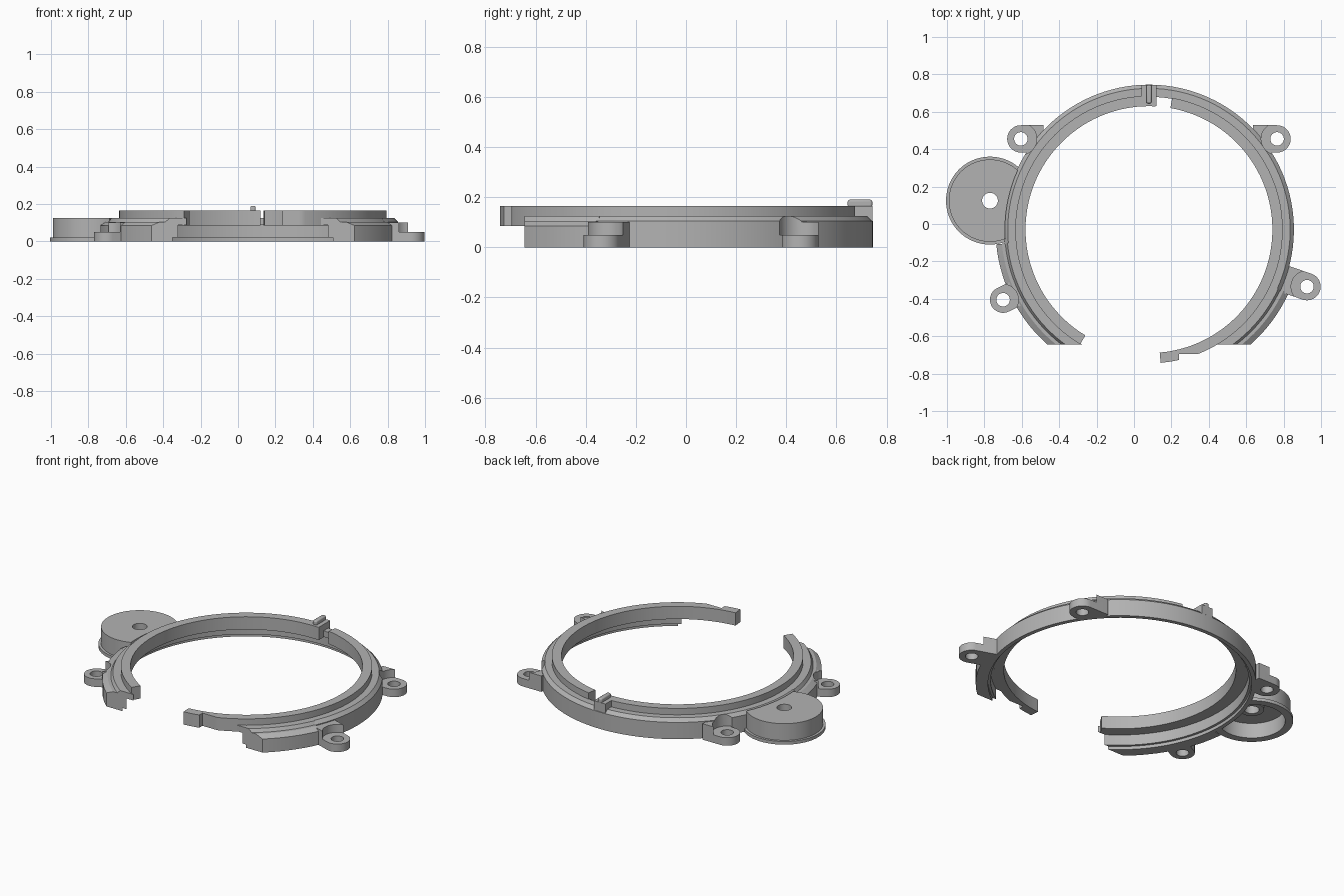
import bpy, bmesh
from math import cos, sin, radians, atan2, pi

cube = bpy.data.objects.get("Cube")
if cube:
    bpy.data.objects.remove(cube, do_unlink=True)

CX, CY = 0.08, -0.03          # centre of the ring
GREY = (0.45, 0.45, 0.45, 1)

mat = bpy.data.materials.new("plain grey")
mat.use_nodes = True
mat.diffuse_color = GREY
mat.node_tree.nodes["Principled BSDF"].inputs["Base Color"].default_value = GREY


def finish(name, bm):
    bmesh.ops.recalc_face_normals(bm, faces=bm.faces)
    mesh = bpy.data.meshes.new(name)
    bm.to_mesh(mesh)
    bm.free()
    mesh.materials.append(mat)
    ob = bpy.data.objects.new(name, mesh)
    bpy.context.collection.objects.link(ob)
    return ob


def sweep(name, profile, a0, a1, centre=(CX, CY)):
    """Turn an (r, z) outline about a vertical axis from a0 to a1 degrees."""
    bm = bmesh.new()
    full = a1 - a0 >= 360
    steps = max(2, round((a1 - a0) / 3))
    rows = []
    for i in range(steps if full else steps + 1):
        a = radians(a0 + (a1 - a0) * i / steps)
        rows.append([bm.verts.new((centre[0] + r * cos(a), centre[1] + r * sin(a), z))
                     for r, z in profile])
    n = len(profile)
    for i in range(steps):
        p, q = rows[i], rows[(i + 1) % len(rows)]
        for j in range(n):
            k = (j + 1) % n
            bm.faces.new((p[j], p[k], q[k], q[j]))
    if not full:
        bm.faces.new(rows[0])
        bm.faces.new(rows[-1][::-1])
    return finish(name, bm)


def prism(name, points, z0, z1):
    bm = bmesh.new()
    low = [bm.verts.new((x, y, z0)) for x, y in points]
    high = [bm.verts.new((x, y, z1)) for x, y in points]
    bm.faces.new(low[::-1])
    bm.faces.new(high)
    for i in range(len(points)):
        j = (i + 1) % len(points)
        bm.faces.new((low[i], low[j], high[j], high[i]))
    return finish(name, bm)


def circle(x, y, r, a0=0, a1=360, n=48):
    return [(x + r * cos(radians(a0 + (a1 - a0) * i / n)),
             y + r * sin(radians(a0 + (a1 - a0) * i / n)))
            for i in range(n if a1 - a0 >= 360 else n + 1)]


def box(name, x0, x1, y0, y1, z0, z1):
    return prism(name, [(x0, y0), (x1, y0), (x1, y1), (x0, y1)], z0, z1)


def cut(ob, *cutters):
    bpy.context.view_layer.objects.active = ob
    for c in cutters:
        m = ob.modifiers.new("cut", "BOOLEAN")
        m.operation, m.solver, m.object = "DIFFERENCE", "EXACT", c
        bpy.ops.object.modifier_apply(modifier=m.name)


# Upper ring: two arcs with a gap at the back
lip = [(0.66, 0.085), (0.715, 0.085), (0.715, 0.165), (0.66, 0.165)]
right_arc = sweep("upper_ring_left", lip, -85, 80)
sweep("upper_ring_right", lip, 87, 239)

# Lower body: narrow behind, wider with a long chamfer towards the front
inner = [(0.75, 0), (0.75, 0.02), (0.735, 0.02), (0.735, 0.087), (0.71, 0.087), (0.71, 0.125)]
narrow = inner + [(0.755, 0.125), (0.775, 0.105), (0.775, 0)]
wide = inner + [(0.76, 0.125), (0.772, 0.105), (0.79, 0.105), (0.82, 0.085), (0.82, 0)]
body = sweep("body_back", narrow, -25, 186)
front_parts = [sweep("body_front_left", wide, -65, -24.5),
               sweep("body_front_right", wide, 185.5, 250)]

# Screw lugs: x, y, radius, and direction towards the ring
cutters = []
lugs = [("lug_back_right", -0.605, 0.455, 0.073, 0, 0.12),
        ("lug_back_left", 0.765, 0.455, 0.073, 180, 0.13),
        ("lug_front_left", 0.925, -0.335, 0.073, 161, 0.13),
        ("lug_front_right", -0.70, -0.405, 0.07, 26, 0.08)]
lug_objects = []
for name, x, y, r, ang, reach in lugs:
    a = radians(ang)
    dx, dy = reach * cos(a), reach * sin(a)
    arc = circle(x, y, r, ang + 90, ang + 270, 24)
    root = [(arc[-1][0] + dx, arc[-1][1] + dy), (arc[0][0] + dx, arc[0][1] + dy)]
    lug = prism(name, arc + root, 0, 0.1)
    pocket = prism(name + "_pocket_cutter", circle(x, y, r + 0.012), 0.05, 0.3)
    hole = prism(name + "_hole_cutter", circle(x, y, 0.036), -0.1, 0.3)
    bore = prism(name + "_bore_cutter", circle(CX, CY, 0.75, n=120), -0.1, 0.3)
    cut(lug, pocket, hole, bore)
    cutters += [pocket, hole, bore]
    lug_objects.append(lug)
    for part in [body] + front_parts:
        cut(part, pocket)

# Flat front ends of the body
front_cut = box("front_cutter", -2, 2, -2, -0.645, -0.1, 0.3)
for part in front_parts:
    cut(part, front_cut)
# Notch behind the tip of the long arm
notch = box("notch_cutter", 0.24, 0.4, -0.9, -0.695, -0.1, 0.3)
cut(right_arc, notch)

# Round housing: a hollow cup with a foot flange and a central hole
HX, HY = -0.77, 0.125
cup = [(0.042, 0.125), (0.22, 0.125), (0.22, 0.02), (0.235, 0.02), (0.235, 0),
       (0.19, 0), (0.19, 0.095), (0.07, 0.095), (0.07, 0.075), (0.042, 0.075)]
housing = sweep("round_housing", cup, 0, 360, (HX, HY))
ring_cut = prism("housing_cutter", circle(CX, CY, 0.77, n=120), -0.1, 0.3)
cut(housing, ring_cut)

# Key block with a raised rib at the back
box("key_block", 0.04, 0.12, 0.63, 0.743, 0.085, 0.165)
rib_top = box("key_rib", 0.066, 0.094, 0.645, 0.743, 0.16, 0.19)
bevel = rib_top.modifiers.new("round", "BEVEL")
bevel.width, bevel.segments = 0.008, 3

for c in cutters + [front_cut, notch, ring_cut]:
    bpy.data.objects.remove(c, do_unlink=True)

# Smooth curved walls, keep the edges sharp
bpy.ops.object.select_all(action="DESELECT")
for ob in bpy.context.collection.objects:
    if ob.type == "MESH" and mat.name in ob.data.materials:
        ob.select_set(True)
        bpy.context.view_layer.objects.active = ob
bpy.ops.object.shade_smooth_by_angle(angle=radians(25))
